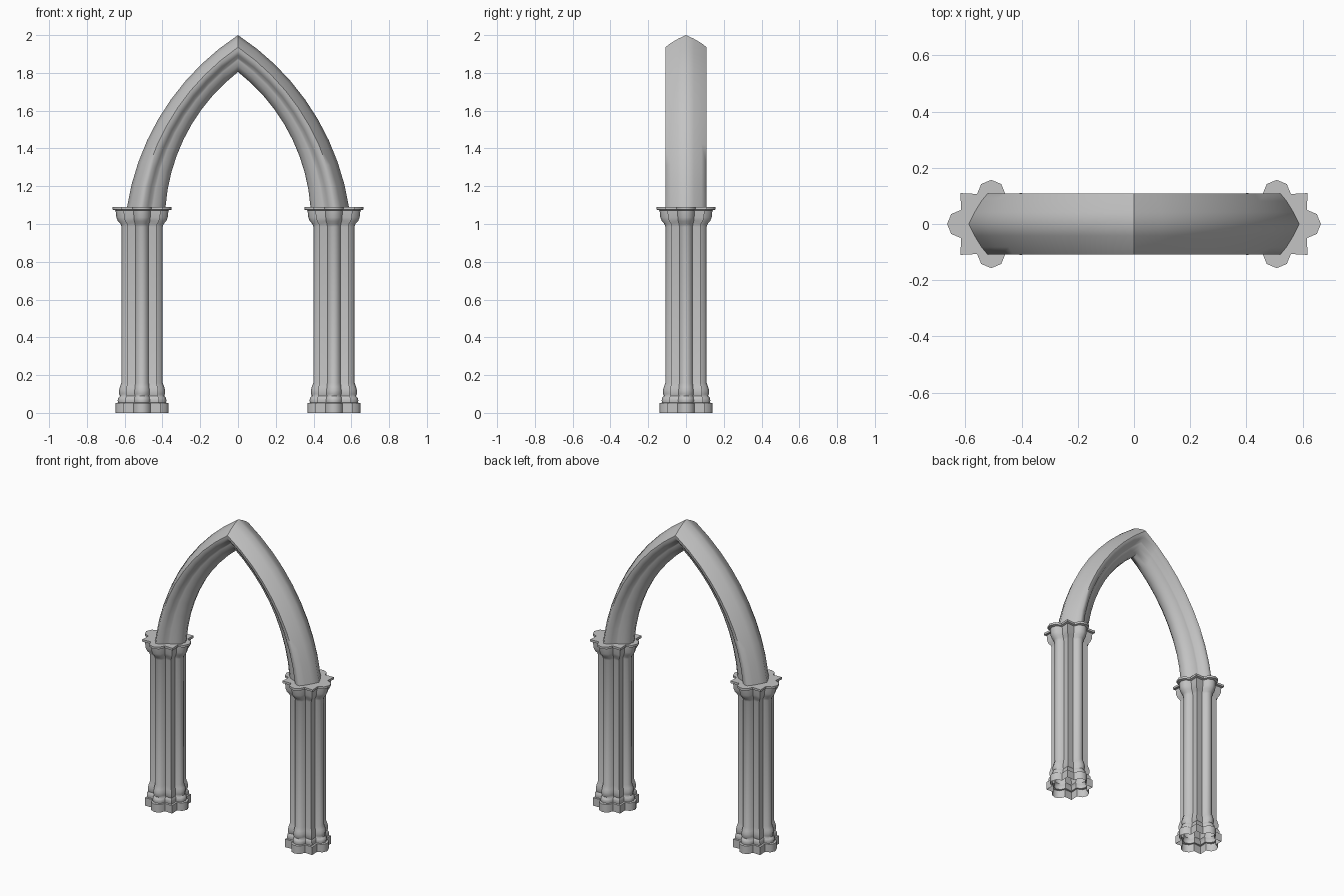
import bpy, math
from mathutils import Vector

cube = bpy.data.objects.get("Cube")
if cube:
    bpy.data.objects.remove(cube, do_unlink=True)

stone = bpy.data.materials.new("grey_stone")
stone.use_nodes = True
GREY = (0.55, 0.55, 0.55, 1)
stone.diffuse_color = GREY
bsdf = next(n for n in stone.node_tree.nodes if n.type == 'BSDF_PRINCIPLED')
bsdf.inputs["Base Color"].default_value = GREY


def loft(name, rings, angle, cap_top):
    """Skin a list of closed rings, open at the start, optionally capped at the end."""
    n = len(rings[0])
    verts = [v for ring in rings for v in ring]
    faces = [(r * n + i, r * n + (i + 1) % n, (r + 1) * n + (i + 1) % n, (r + 1) * n + i)
             for r in range(len(rings) - 1) for i in range(n)]
    if cap_top:
        last = (len(rings) - 1) * n
        faces.append(tuple(range(last, last + n)))
    mesh = bpy.data.meshes.new(name)
    mesh.from_pydata(verts, [], faces)
    mesh.materials.append(stone)
    obj = bpy.data.objects.new(name, mesh)
    bpy.context.collection.objects.link(obj)
    bpy.ops.object.select_all(action='DESELECT')
    obj.select_set(True)
    bpy.context.view_layer.objects.active = obj
    bpy.ops.object.mode_set(mode='EDIT')
    bpy.ops.mesh.select_all(action='SELECT')
    bpy.ops.mesh.normals_make_consistent(inside=False)
    bpy.ops.object.mode_set(mode='OBJECT')
    bpy.ops.object.shade_smooth_by_angle(angle=math.radians(angle))


# Plan of a pier: square core with a half-octagon shaft on each side, reach 1
def pier_plan():
    core, lobe = 0.7, 0.32
    pts = []
    for k in range(4):
        turn = k * math.pi / 2
        side = [(core, -core)]
        for j in range(5):
            a = (j - 2) * math.pi / 4
            side.append((1 - lobe + lobe * math.cos(a), lobe * math.sin(a)))
        pts += [(x * math.cos(turn) - y * math.sin(turn),
                 x * math.sin(turn) + y * math.cos(turn)) for x, y in side]
    return pts


# Moulded heights of a pier: (reach, z) for plinth, base rolls, shaft, capital, abacus
PIER = [(0.141, 0), (0.141, 0.052), (0.127, 0.054), (0.129, 0.066), (0.126, 0.08),
        (0.117, 0.089), (0.122, 0.1), (0.122, 0.12), (0.117, 0.138), (0.109, 0.16),
        (0.109, 0.985), (0.114, 1.0), (0.128, 1.015), (0.136, 1.035), (0.14, 1.072),
        (0.157, 1.076), (0.157, 1.09)]
plan = pier_plan()
for name, cx in (("right_pier", -0.508), ("left_pier", 0.508)):
    loft(name, [[(cx + x * r, y * r, z) for x, y in plan] for r, z in PIER], 50, True)


# One side of the pointed arch: a shallow circular arc from springing to apex
SPRING, HALF_ANGLE, STEPS = 1.088, math.radians(24), 9


def arc_point(depth, t):
    start = Vector((0.588 - 0.204 * depth, SPRING))
    end = Vector((0, 2.0 - 0.195 * depth))
    chord = end - start
    along = chord.normalized()
    out = Vector((along.y, -along.x))
    radius = chord.length / (2 * math.sin(HALF_ANGLE))
    centre = (start + end) / 2 - out * radius * math.cos(HALF_ANGLE)
    a = HALF_ANGLE * (2 * t - 1)
    return centre + radius * (out * math.cos(a) + along * math.sin(a))


# Section of the arch: (depth inward, half thickness), soft ridge outside, roll inside
HALF = [(0.1, 0.042), (0.22, 0.082), (0.33, 0.109), (0.43, 0.107), (0.54, 0.092),
        (0.62, 0.068), (0.67, 0.066), (0.83, 0.052), (0.95, 0.03)]
section = [(0, 0)] + HALF + [(1, 0)] + [(d, -y) for d, y in reversed(HALF)]

rings = []
for i in range(2 * STEPS + 1):
    side = -1 if i < STEPS else 1
    t = 1 - abs(i - STEPS) / STEPS
    ring = []
    for d, y in section:
        p = arc_point(d, t)
        ring.append((side * p.x, y, p.y))
    rings.append(ring)
loft("pointed_arch", rings, 60, False)
